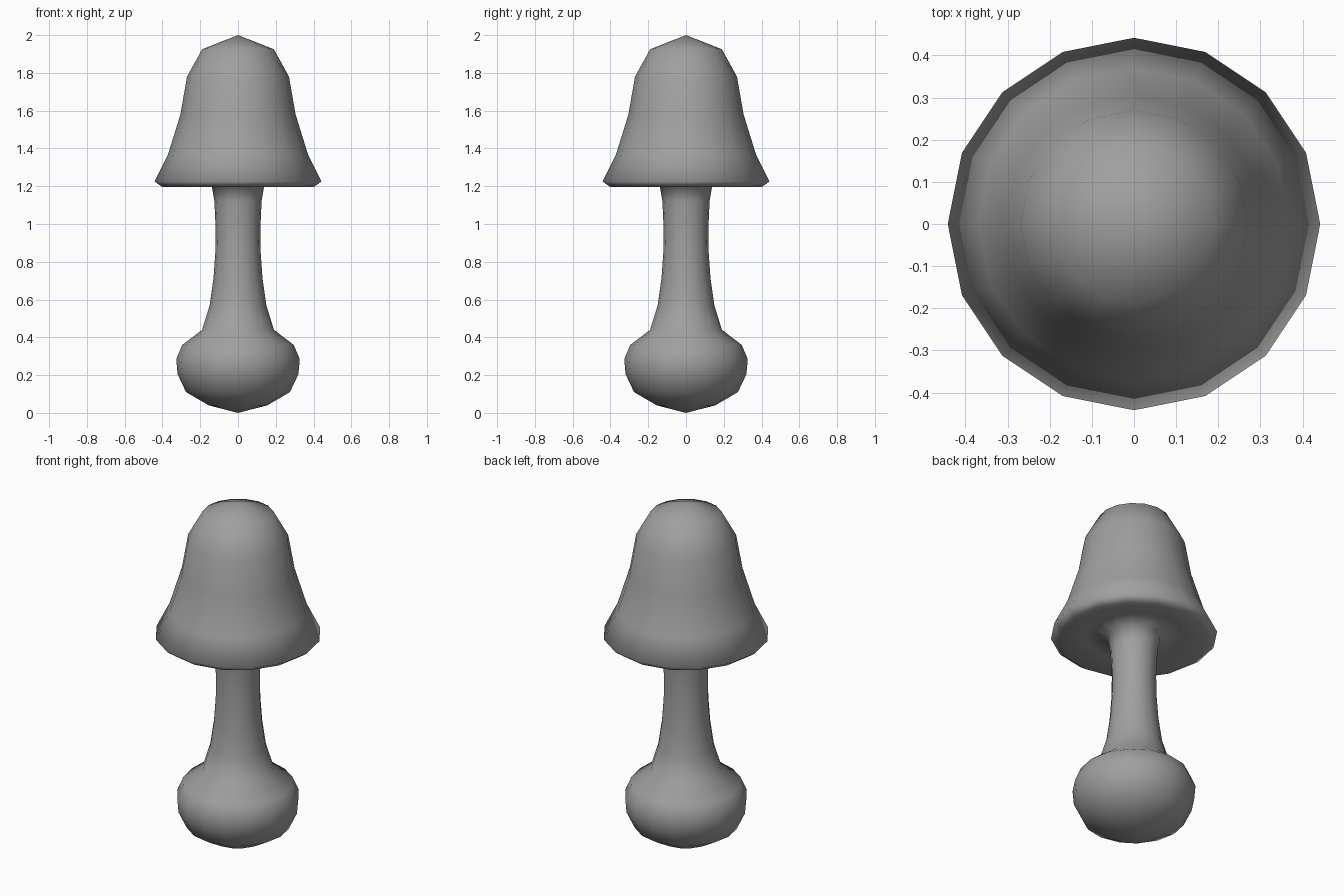
import bpy
import bmesh
from math import sin, cos, tau

SIDES = 16

if "Cube" in bpy.data.objects:
    bpy.data.objects.remove(bpy.data.objects["Cube"], do_unlink=True)

grey = bpy.data.materials.new("plain_grey")
grey.use_nodes = True
colour = (0.35, 0.35, 0.35, 1)
grey.diffuse_color = colour
grey.node_tree.nodes["Principled BSDF"].inputs["Base Color"].default_value = colour


def lathe(name, profile):
    """Turn a (radius, height) profile around z; zero radius makes a pole."""
    bm = bmesh.new()
    rings = []
    for r, z in profile:
        count = SIDES if r else 1
        rings.append([bm.verts.new((r * cos(tau * i / SIDES), r * sin(tau * i / SIDES), z))
                      for i in range(count)])
    for low, high in zip(rings, rings[1:]):
        for i in range(SIDES):
            j = (i + 1) % SIDES
            corners = [low[i % len(low)], low[j % len(low)],
                       high[j % len(high)], high[i % len(high)]]
            bm.faces.new(list(dict.fromkeys(corners)))
    bmesh.ops.recalc_face_normals(bm, faces=bm.faces)
    mesh = bpy.data.meshes.new(name)
    bm.to_mesh(mesh)
    bm.free()
    for face in mesh.polygons:
        face.use_smooth = True
    mesh.materials.append(grey)
    obj = bpy.data.objects.new(name, mesh)
    bpy.context.collection.objects.link(obj)
    return obj


# Round base, flaring stem, cap underside and bell-shaped cap in one surface
base = [(0, 0), (0.155, 0.04), (0.275, 0.11), (0.32, 0.205),
        (0.327, 0.285), (0.295, 0.36), (0.19, 0.44)]
stem = [(0.15, 0.57), (0.13, 0.71), (0.12, 0.85), (0.118, 0.97), (0.125, 1.12)]
underside = [(0.14, 1.21), (0.26, 1.225), (0.4, 1.195)]
cap = [(0.442, 1.225), (0.37, 1.37), (0.305, 1.58),
       (0.27, 1.78), (0.19, 1.925), (0, 2)]
lathe("mushroom", base + stem + underside + cap)
